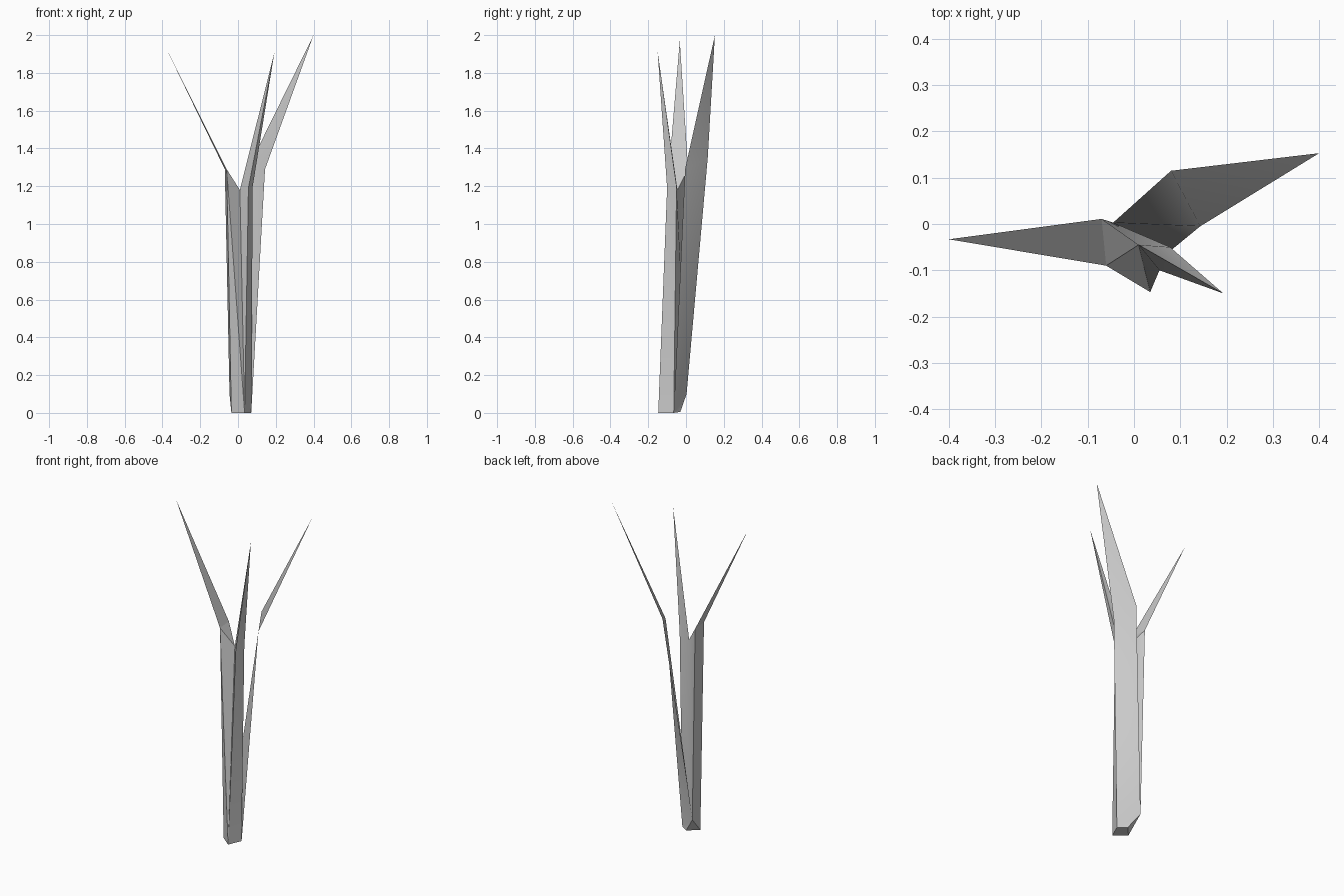
import bpy, math

if "Cube" in bpy.data.objects:
    bpy.data.objects.remove(bpy.data.objects["Cube"])

# Corner points of the splintered trunk
P = dict(
    # foot ring on the ground, plus the low left corner where the trunk splits
    foot_w=(-0.035, -0.09, 0), foot_f=(0.035, -0.147, 0),
    foot_r=(0.07, -0.065, 0), foot_n=(0.02, -0.03, 0.005), low=(-0.045, 0.003, 0.1),
    # left branch
    a_back=(-0.07, 0.011, 1.29), a_front=(-0.06, -0.09, 1.29), a_tip=(-0.4, -0.033, 1.97),
    # front right branch and the fork between it and the left one
    fork=(0.01, -0.045, 1.18), c_front=(0.055, -0.10, 1.19),
    c_back=(0.078, -0.05, 1.2), c_tip=(0.193, -0.15, 1.91),
    # back right branch
    b_back=(0.08, 0.115, 1.35), b_right=(0.143, -0.005, 1.29), b_tip=(0.4, 0.153, 2.0),
)


def shell(name, faces):
    """Make one faceted shell from faces given as strings of point names."""
    faces = [f.split() for f in faces]
    used = sorted({n for f in faces for n in f})
    mesh = bpy.data.meshes.new(name)
    mesh.from_pydata([P[n] for n in used], [], [[used.index(n) for n in f] for f in faces])
    mesh.update()
    ob = bpy.data.objects.new(name, mesh)
    bpy.context.collection.objects.link(ob)
    bpy.ops.object.select_all(action='DESELECT')
    ob.select_set(True)
    bpy.context.view_layer.objects.active = ob
    bpy.ops.object.shade_smooth_by_angle(angle=math.radians(40))
    return ob


# Main stem carrying the left and the front right branches
shell("forked_stem", [
    # left side and left branch
    "low foot_w a_front", "low a_front a_back", "a_back a_front a_tip",
    # front
    "foot_w foot_f a_front", "foot_f fork a_front", "foot_f c_front fork",
    # right side
    "foot_f foot_r c_front", "foot_r c_back c_front",
    # front right branch
    "c_front c_back c_tip", "fork c_front c_tip", "c_back fork c_tip",
    # inner back
    "a_back fork low", "fork c_back low", "c_back foot_r low",
    # top of the left half
    "a_front fork a_back",
    # underside
    "foot_w foot_n foot_r foot_f",
])

# Thin slab split off at the back right, rising to its own branch
shell("split_slab", [
    "foot_w low foot_n", "low foot_r foot_n",
    "low b_right foot_r", "low b_back b_right", "b_back b_tip b_right",
])
